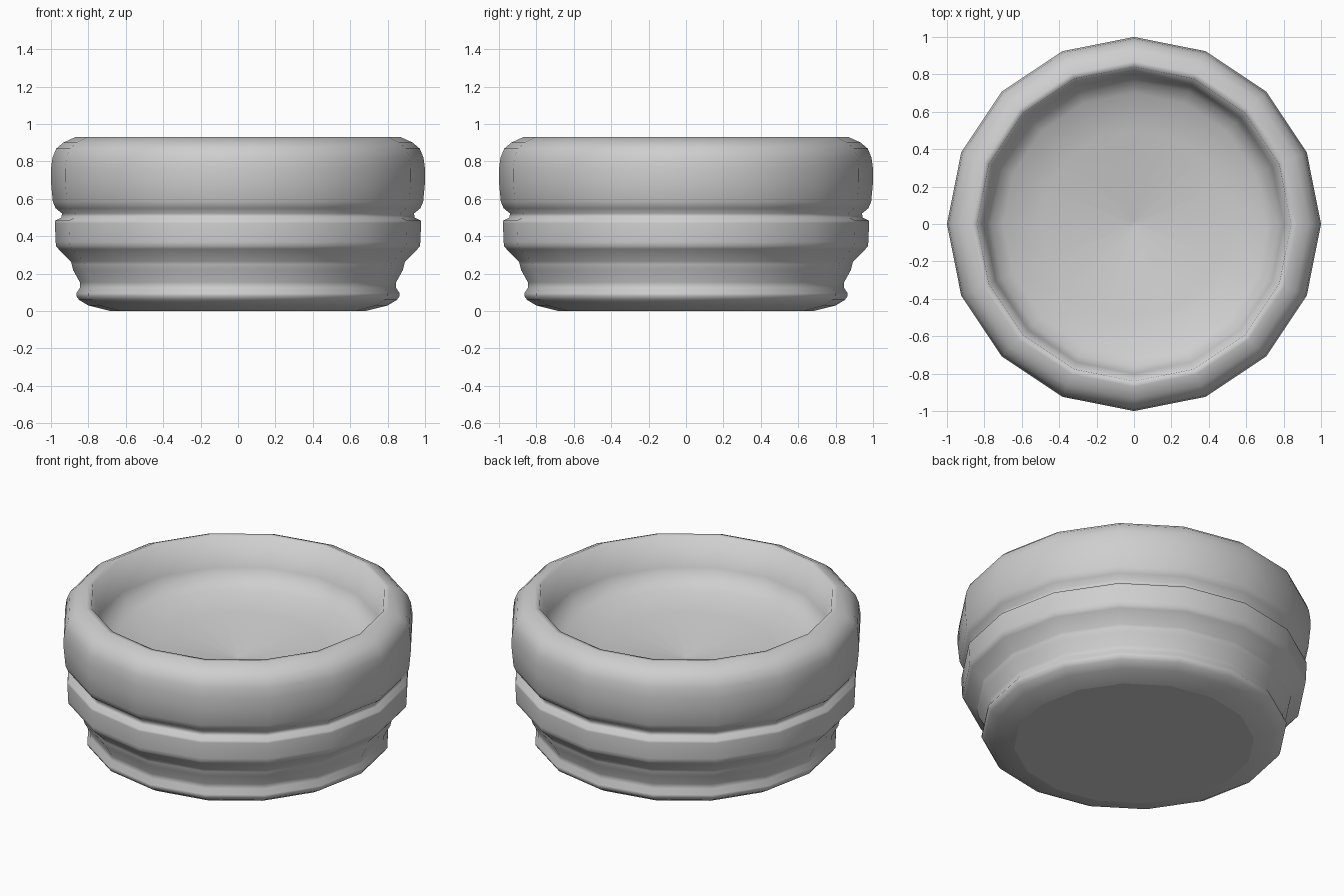
import bpy
import bmesh
from math import tau
from mathutils import Vector

default_cube = bpy.data.objects.get("Cube")
if default_cube:
    bpy.data.objects.remove(default_cube)

SIDES = 16

# One plain grey for the whole vessel
grey = bpy.data.materials.new("plain grey")
grey.use_nodes = True
colour = (0.62, 0.62, 0.62, 1)
grey.diffuse_color = colour
grey.node_tree.nodes["Principled BSDF"].inputs["Base Color"].default_value = colour

# Profile pieces as (radius, height), from the base centre round to the bowl centre
base = [(0, 0), (0.68, 0), (0.8, 0.03), (0.85, 0.06), (0.864, 0.08), (0.864, 0.095)]
neck = [(0.845, 0.125), (0.846, 0.155), (0.882, 0.22), (0.889, 0.25), (0.893, 0.265)]
collar = [(0.96, 0.332), (0.973, 0.348), (0.975, 0.37), (0.979, 0.47), (0.977, 0.484)]
groove = [(0.945, 0.499), (0.941, 0.522), (0.975, 0.55)]
band = [(0.99, 0.585), (1, 0.69), (1, 0.76), (0.992, 0.82), (0.972, 0.868), (0.935, 0.9)]
rim = [(0.87, 0.93), (0.84, 0.928)]
bowl = [(0.8, 0.75), (0.765, 0.695), (0.7, 0.655), (0.5, 0.612), (0.02, 0.553), (0, 0.55)]
profile = base + neck + collar + groove + band + rim + bowl


def lathe(name, points, material):
    """Turn a profile about the z axis into a closed solid."""
    bm = bmesh.new()
    verts = [bm.verts.new((r, 0, z)) for r, z in points]
    edges = [bm.edges.new(pair) for pair in zip(verts, verts[1:])]
    bmesh.ops.spin(bm, geom=verts + edges, cent=Vector(), axis=(0, 0, 1),
                   angle=tau, steps=SIDES, use_duplicate=False)
    bmesh.ops.remove_doubles(bm, verts=bm.verts, dist=0.0005)
    bmesh.ops.recalc_face_normals(bm, faces=bm.faces)
    # Smooth everywhere except the flat underside
    for face in bm.faces:
        face.smooth = face.normal.z > -0.99
    mesh = bpy.data.meshes.new(name)
    bm.to_mesh(mesh)
    bm.free()
    mesh.materials.append(material)
    obj = bpy.data.objects.new(name, mesh)
    bpy.context.collection.objects.link(obj)
    return obj


lathe("round_bowl", profile, grey)
